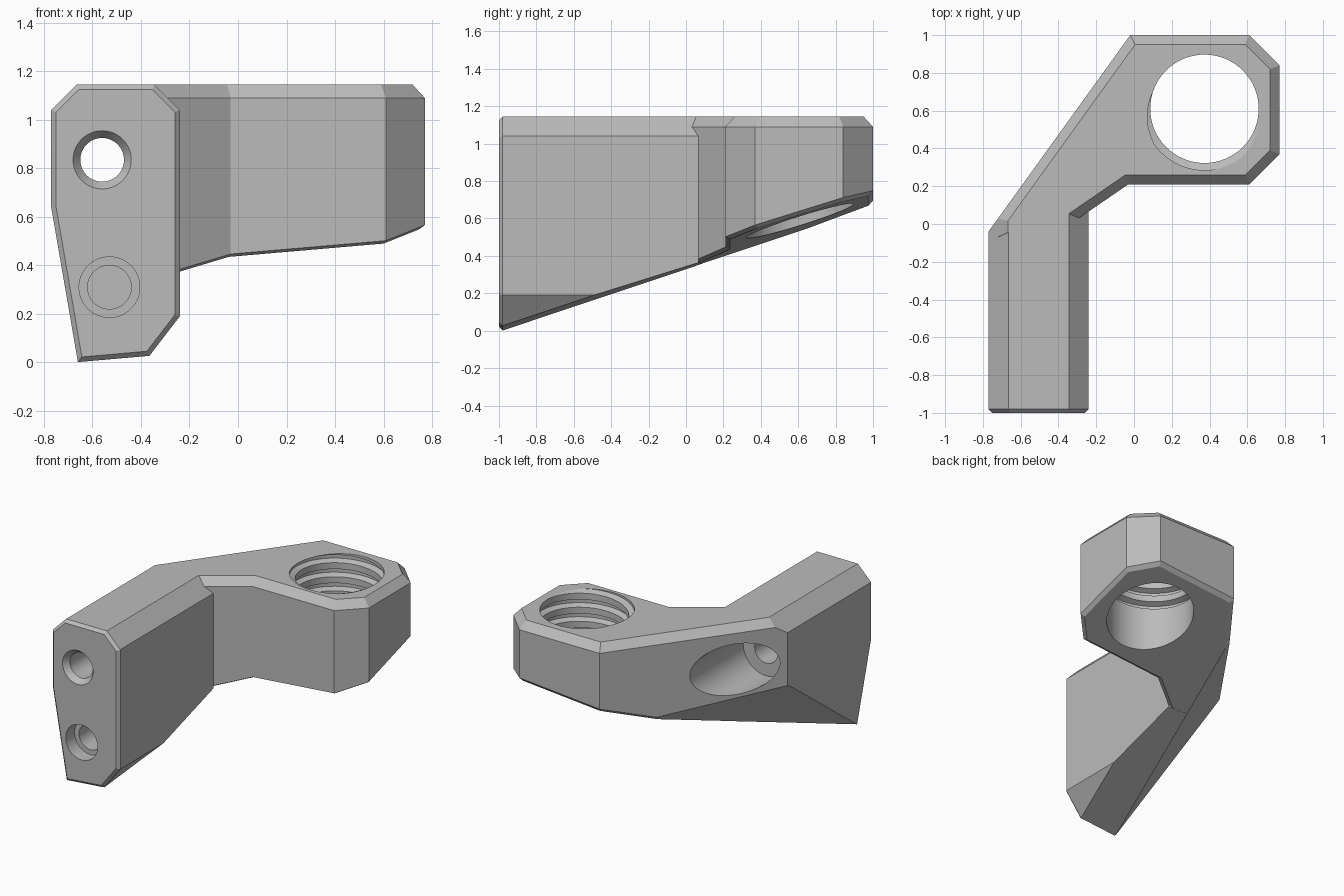
import bpy, bmesh, math
from mathutils import Vector

cube = bpy.data.objects.get("Cube")
if cube:
    bpy.data.objects.remove(cube, do_unlink=True)

gray = bpy.data.materials.new("plain_gray")
gray.use_nodes = True
gray.diffuse_color = (0.5, 0.5, 0.5, 1)
gray.node_tree.nodes["Principled BSDF"].inputs["Base Color"].default_value = (0.5, 0.5, 0.5, 1)

TOP = 1.145
SIDES = 64


def floor(x, y):
    """Height of the sloping underside."""
    return 0.086 * (x + 0.63) + 0.312 * (y + 0.98) + 0.004


def inset(points, d):
    """Move every edge of a counter-clockwise outline inwards by d."""
    out = []
    for i, p in enumerate(points):
        p = Vector(p)
        a = (p - Vector(points[i - 1])).normalized()
        b = (Vector(points[(i + 1) % len(points)]) - p).normalized()
        n1, n2 = Vector((-a.y, a.x)), Vector((-b.y, b.x))
        out.append(p + (n1 + n2) * d / (1 + n1.dot(n2)))
    return out


def loft(rings):
    """Closed solid through rings of equal point count."""
    bm = bmesh.new()
    loops = [[bm.verts.new(p) for p in ring] for ring in rings]
    n = len(loops[0])
    for a, b in zip(loops, loops[1:]):
        for i in range(n):
            j = (i + 1) % n
            bm.faces.new((a[i], a[j], b[j], b[i]))
    bm.faces.new(loops[0])
    bm.faces.new(loops[-1])
    return bm


def close(bm):
    rim = [e for e in bm.edges if e.is_boundary]
    if rim:
        bmesh.ops.holes_fill(bm, edges=rim, sides=0)
    bmesh.ops.recalc_face_normals(bm, faces=bm.faces[:])


def cut(bm, point, normal):
    """Slice away everything on the normal's side of a plane."""
    bmesh.ops.bisect_plane(bm, geom=bm.verts[:] + bm.edges[:] + bm.faces[:], dist=1e-5,
                           plane_co=point, plane_no=Vector(normal).normalized(),
                           clear_outer=True)
    close(bm)


def make(name, bm):
    close(bm)
    mesh = bpy.data.meshes.new(name)
    bm.to_mesh(mesh)
    bm.free()
    mesh.materials.append(gray)
    obj = bpy.data.objects.new(name, mesh)
    bpy.context.collection.objects.link(obj)
    return obj


def combine(target, other, operation):
    other.hide_render = True
    mod = target.modifiers.new(operation, 'BOOLEAN')
    mod.object, mod.operation, mod.solver = other, operation, 'EXACT'
    bpy.context.view_layer.objects.active = target
    bpy.ops.object.modifier_apply(modifier=mod.name)
    bpy.data.objects.remove(other, do_unlink=True)


def lathe_y(x, z, profile):
    """Round cutter along y from (y, radius) pairs."""
    turn = [i * math.tau / SIDES for i in range(SIDES)]
    return loft([[(x + r * math.cos(t), y, z + r * math.sin(t)) for t in turn]
                 for y, r in profile])


# Arm: chamfered bar running front to back
section = [(-0.66, 0.001), (-0.365, 0.027), (-0.24, 0.19), (-0.24, 1.04),
           (-0.345, TOP), (-0.665, TOP), (-0.77, 1.04), (-0.77, 0.64)]
arm = loft([[(x, y, z) for x, z in inset(section, d)]
            for y, d in ((-1, 0.02), (-0.98, 0), (0.3, 0))])
cut(arm, (-0.5, 0.1, 0), (0.034, 0.26, 0))
cut(arm, (-0.5, 0.1, 0), (-0.14, 0.27, 0))
cut(arm, (0, 0, floor(0, 0)), (0.086, 0.312, -1))
bracket = make("bracket", arm)

# Head: angled neck and ring block with chamfered top and bottom rims
outline = [(0.61, 0.21), (0.77, 0.37), (0.77, 0.84), (0.61, 1), (-0.02, 1),
           (-0.77, -0.04), (-0.5, -0.2), (-0.45, -0.078), (-0.03, 0.21)]
base = inset(outline, 0.025)
head = loft([[(x, y, floor(x, y) + 0.001) for x, y in base],
             [(x, y, floor(x, y) + 0.02) for x, y in outline],
             [(x, y, 1.09) for x, y in outline],
             [(x, y, TOP) for x, y in inset(outline, 0.05)]])
combine(bracket, make("head", head), 'UNION')

# Long slanted cuts along the outer side
body = bmesh.new()
body.from_mesh(bracket.data)
bmesh.ops.remove_doubles(body, verts=body.verts[:], dist=1e-5)
cut(body, (-0.771, 0, 0.64), (-0.64, 0, -0.11))
cut(body, (-0.771, 0, 1.04), (-1, 0, 1))
cut(body, (-0.66, -0.98, 0), (-0.5985, 0.3576, -0.6045))
body.to_mesh(bracket.data)
body.free()

# Upper bolt hole with countersink and a round pocket behind it
combine(bracket, make("bolt_cutter", lathe_y(-0.56, 0.835, [
    (-1.03, 0.15), (-1, 0.12), (-0.96, 0.09), (-0.1, 0.09),
    (-0.1, 0.18), (0.8, 0.18)])), 'DIFFERENCE')

# Lower blind hole with a stepped floor
combine(bracket, make("blind_cutter", lathe_y(-0.53, 0.31, [
    (-1.05, 0.125), (-0.9, 0.125), (-0.9, 0.09), (-0.55, 0.09)])), 'DIFFERENCE')

# Vertical bore: helical thread above, plain below
steps = [(0, 0.287), (0.45, 0.287), (0.6, 0.325), (0.85, 0.325)]
pitch, count = 0.1, 4 * 13
bore = bmesh.new()
columns = []
for j in range(SIDES):
    t = j * math.tau / SIDES
    column = []
    for k in range(count):
        part, r = steps[k % 4]
        z = 0.2 + pitch * (k // 4 + part + j / SIDES)
        r = r if z > 0.8 else 0.287
        column.append(bore.verts.new((0.373 + r * math.cos(t), 0.61 + r * math.sin(t), z)))
    columns.append(column)
for j in range(SIDES):
    a = columns[j]
    b = columns[j + 1] if j + 1 < SIDES else columns[0][4:]
    for k in range(len(b) - 1):
        bore.faces.new((a[k], b[k], b[k + 1], a[k + 1]))
combine(bracket, make("bore_cutter", bore), 'DIFFERENCE')

# Smooth bores, crisp edges
bpy.ops.object.select_all(action='DESELECT')
bracket.select_set(True)
bpy.context.view_layer.objects.active = bracket
bpy.ops.object.shade_smooth_by_angle(angle=math.radians(9))
